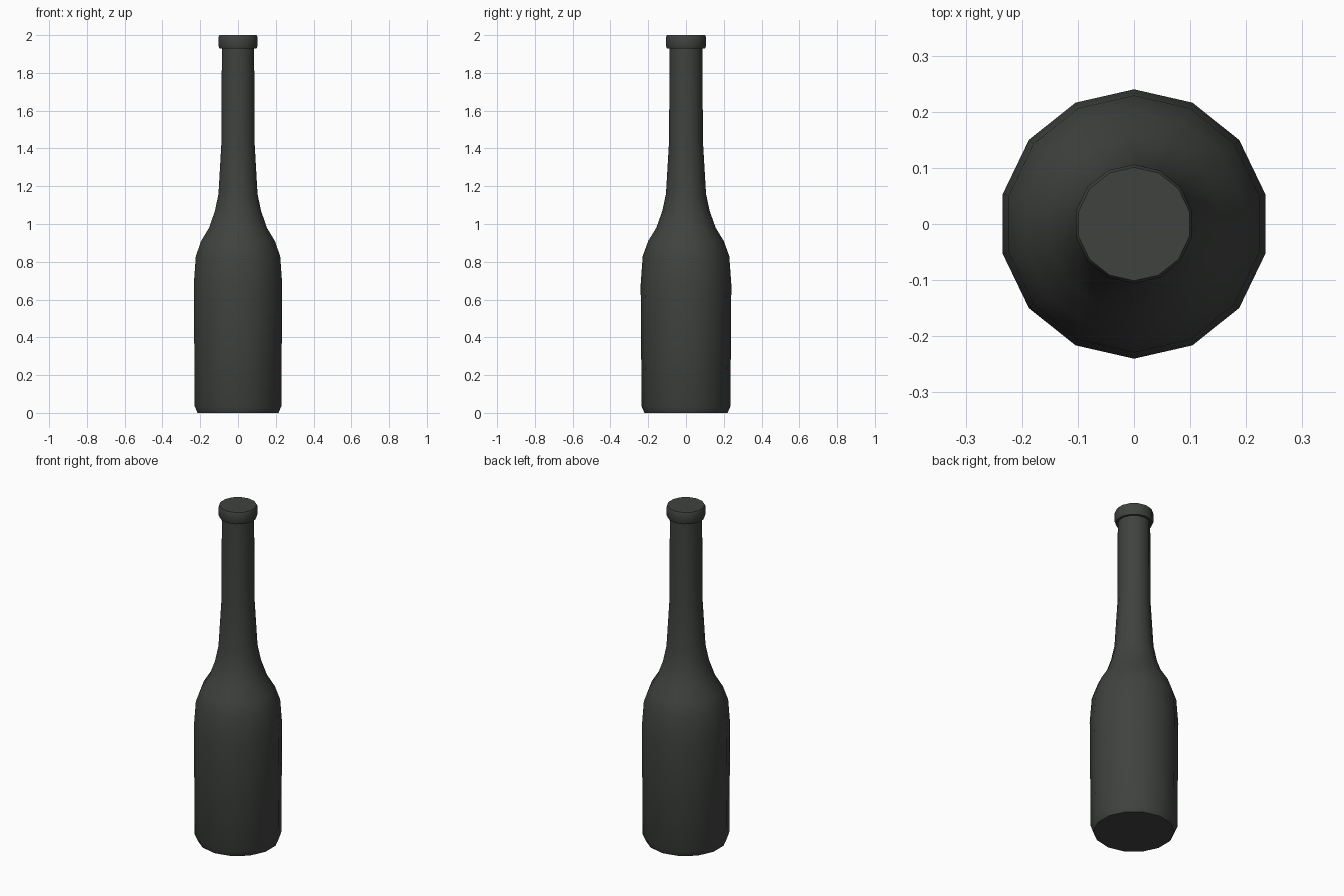
import bpy, bmesh, math

if "Cube" in bpy.data.objects:
    bpy.data.objects.remove(bpy.data.objects["Cube"])

SIDES = 14

glass = bpy.data.materials.new("dark_glass")
glass.diffuse_color = (0.05, 0.055, 0.05, 1)
glass.use_nodes = True
glass.node_tree.nodes["Principled BSDF"].inputs["Base Color"].default_value = glass.diffuse_color


def lathe(name, profile):
    """Revolve (radius, z) points into a closed solid with capped ends."""
    bm = bmesh.new()
    rings = []
    for r, z in profile:
        angles = [math.pi / 2 + 2 * math.pi * i / SIDES for i in range(SIDES)]
        rings.append([bm.verts.new((r * math.cos(a), r * math.sin(a), z)) for a in angles])
    for low, high in zip(rings, rings[1:]):
        for i in range(SIDES):
            j = (i + 1) % SIDES
            bm.faces.new((low[i], low[j], high[j], high[i]))
    bm.faces.new(rings[0][::-1])
    bm.faces.new(rings[-1])
    mesh = bpy.data.meshes.new(name)
    bm.to_mesh(mesh)
    bm.free()
    obj = bpy.data.objects.new(name, mesh)
    bpy.context.collection.objects.link(obj)
    mesh.materials.append(glass)
    bpy.ops.object.select_all(action='DESELECT')
    obj.select_set(True)
    bpy.context.view_layer.objects.active = obj
    bpy.ops.object.shade_smooth_by_angle(angle=math.radians(35))
    return obj


# Whole bottle: base, body, shoulder, neck and lip in one profile
lathe("bottle", [
    (0.220, 0.0), (0.235, 0.035),                                   # chamfered base
    (0.240, 0.68), (0.229, 0.83),                                   # body
    (0.200, 0.91), (0.157, 0.98), (0.125, 1.07), (0.106, 1.16),     # shoulder
    (0.089, 1.45), (0.088, 1.93),                                   # neck
    (0.101, 1.93), (0.106, 1.942), (0.106, 1.99), (0.101, 2.0),     # lip
])
